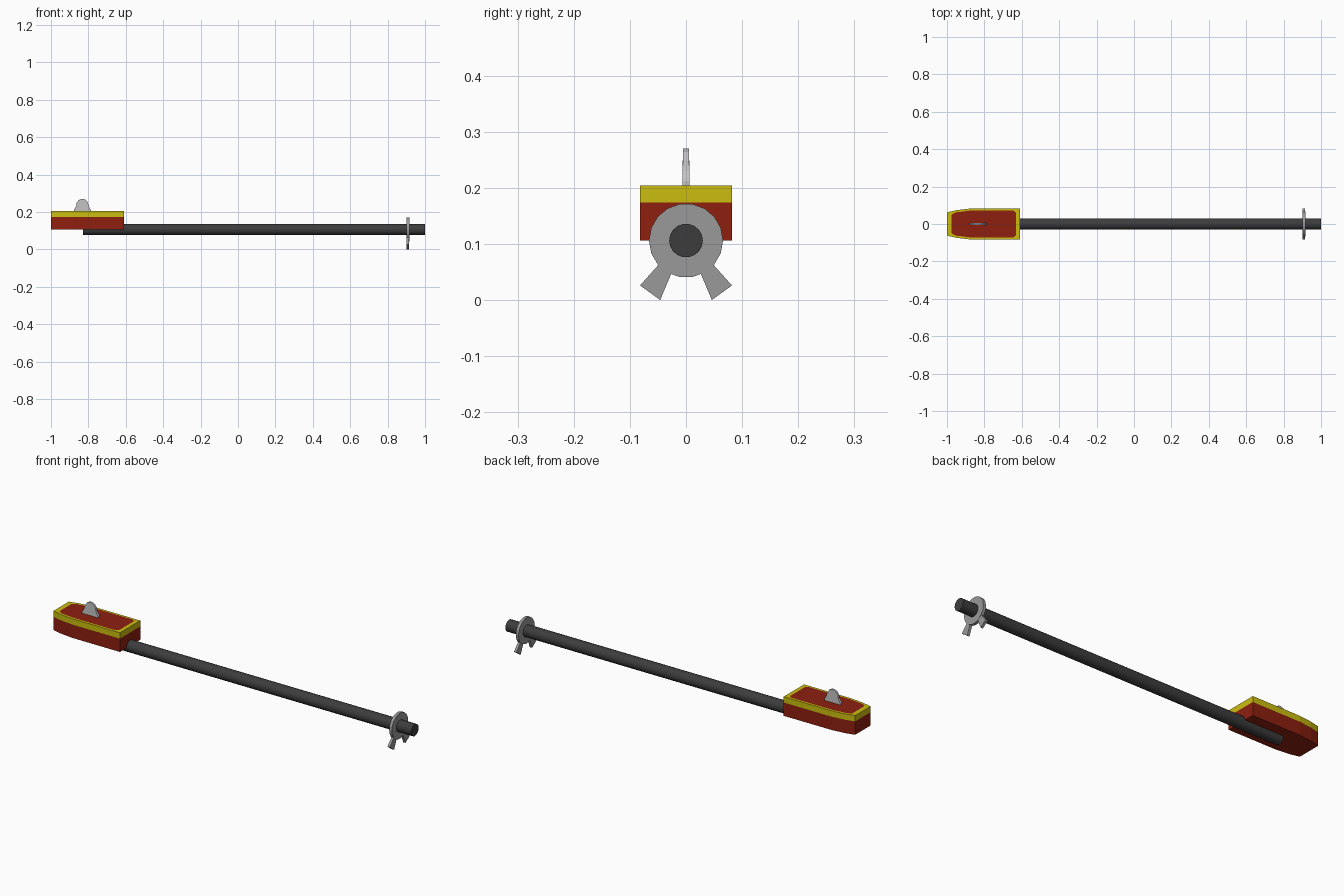
import bpy, bmesh, math

if "Cube" in bpy.data.objects:
    bpy.data.objects.remove(bpy.data.objects["Cube"])


def material(name, rgb):
    m = bpy.data.materials.new(name)
    m.diffuse_color = (*rgb, 1)
    m.use_nodes = True
    m.node_tree.nodes["Principled BSDF"].inputs["Base Color"].default_value = m.diffuse_color
    return m


RED = material("red paint", (0.27, 0.014, 0.005))
YELLOW = material("yellow trim", (0.6, 0.51, 0.005))
BLACK = material("dark steel", (0.046, 0.046, 0.046))
GREY = material("grey metal", (0.32, 0.32, 0.32))
LIGHT = material("light metal", (0.54, 0.54, 0.55))


def finish(bm, name, mats):
    bmesh.ops.recalc_face_normals(bm, faces=bm.faces)
    me = bpy.data.meshes.new(name)
    bm.to_mesh(me)
    bm.free()
    ob = bpy.data.objects.new(name, me)
    bpy.context.collection.objects.link(ob)
    for m in mats:
        me.materials.append(m)
    return ob


def loft(name, loops, mats, rule=None):
    """Skin a stack of matching loops and cap both ends."""
    bm = bmesh.new()
    rings = [[bm.verts.new(p) for p in loop] for loop in loops]
    n = len(rings[0])
    for i, (a, b) in enumerate(zip(rings, rings[1:])):
        for j in range(n):
            k = (j + 1) % n
            f = bm.faces.new((a[j], a[k], b[k], b[j]))
            f.material_index = rule(i) if rule else 0
    bm.faces.new(rings[0][::-1])
    bm.faces.new(rings[-1])
    return finish(bm, name, mats)


def circle_yz(x, r, n, z=0.108):
    return [(x, r * math.cos(2 * math.pi * i / n), z + r * math.sin(2 * math.pi * i / n))
            for i in range(n)]


def mirrored(half):
    return half + [(x, -y) for x, y in reversed(half)]


# Long dark rod
rod = loft("rod", [circle_yz(-0.83, 0.03, 18), circle_yz(1.0, 0.03, 18)], [BLACK])
for p in rod.data.polygons:
    p.use_smooth = len(p.vertices) == 4

# Tapered red block with yellow upper band and yellow rim around a red top panel
outer = mirrored([(-1, 0.062), (-0.95, 0.074), (-0.88, 0.082), (-0.65, 0.082), (-0.61, 0.082)])
inner = mirrored([(-0.975, 0.05), (-0.955, 0.062), (-0.88, 0.071), (-0.645, 0.071), (-0.63, 0.06)])
loft("block",
     [[(x, y, z) for x, y in outer] for z in (0.108, 0.176, 0.206)]
     + [[(x, y, 0.206) for x, y in inner]],
     [RED, YELLOW], lambda i: 1 if i else 0)

# Thin bell-shaped fin on the block
right = [(0.045, 0.2), (0.045, 0.214), (0.034, 0.232), (0.03, 0.252), (0.019, 0.266), (0.006, 0.272)]
bell = right + [(-x, z) for x, z in reversed(right)]
loft("fin", [[(-0.832 + x, s * (0.0065 if z < 0.24 else 0.005), z) for x, z in bell]
             for s in (-1, 1)], [LIGHT])

# Collar around the rod: flat annulus
X0, X1 = 0.901, 0.916
bm = bmesh.new()
N = 18
loops = [[bm.verts.new(p) for p in circle_yz(x, r, N)]
         for x, r in ((X0, 0.029), (X0, 0.066), (X1, 0.066), (X1, 0.029))]
for a, b in zip(loops, loops[1:] + loops[:1]):
    for j in range(N):
        k = (j + 1) % N
        bm.faces.new((a[j], a[k], b[k], b[j]))
finish(bm, "collar", [GREY])

# Two splayed flaring legs under the collar
leg = [(0.047, 0.067), (0.082, 0.028), (0.046, 0.002), (0.025, 0.052)]
for side, s in (("left", -1), ("right", 1)):
    loft(side + "_leg", [[(x, s * y, z) for y, z in leg] for x in (X0 + 0.001, X1 - 0.001)], [GREY])

# Rest the legs exactly on the ground
for ob in bpy.data.objects:
    ob.location.z = -0.002
